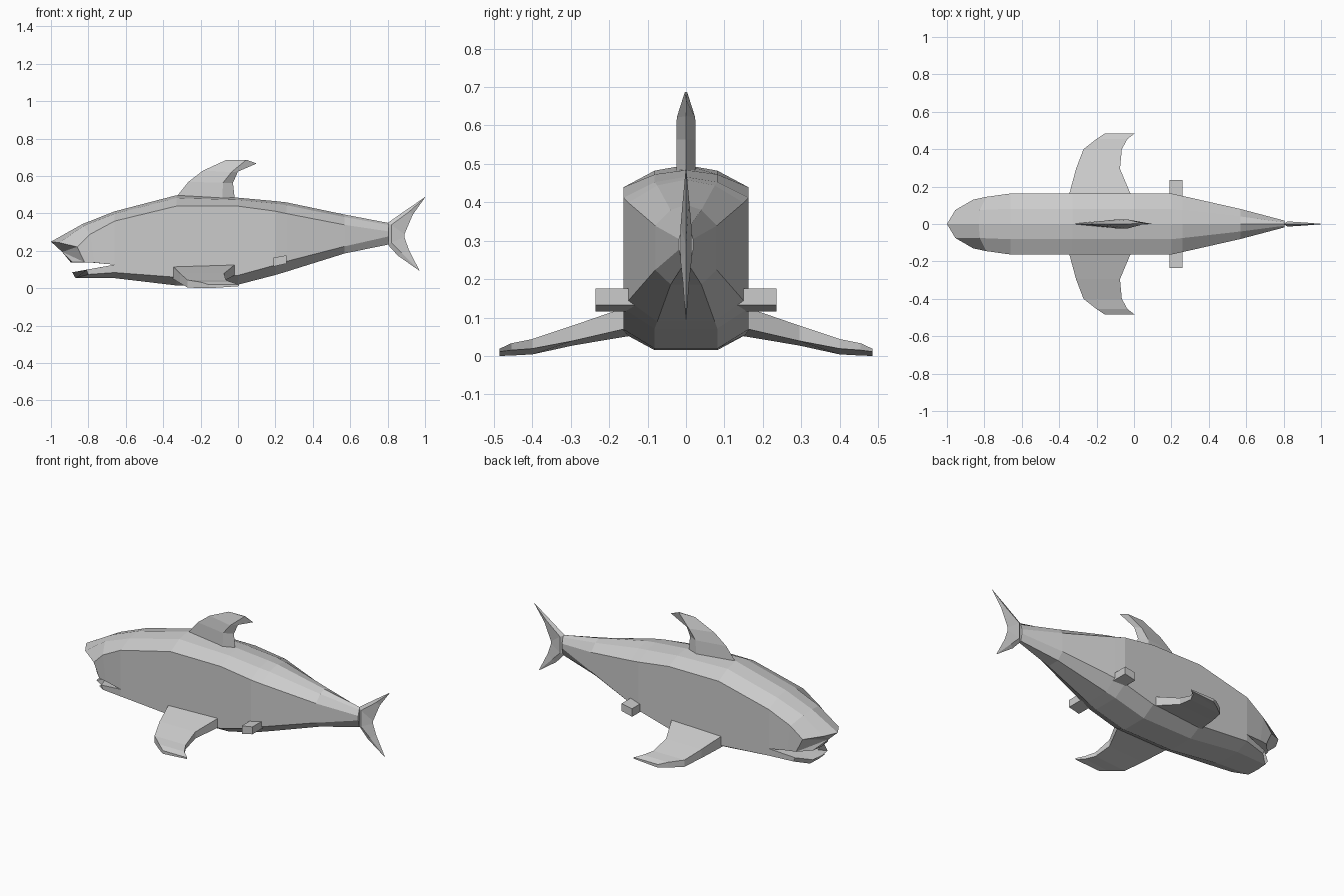
import bpy, bmesh

if "Cube" in bpy.data.objects:
    bpy.data.objects.remove(bpy.data.objects["Cube"])

grey = bpy.data.materials.new("shark grey")
grey.diffuse_color = (0.6, 0.6, 0.6, 1)
grey.use_nodes = True
grey.node_tree.nodes["Principled BSDF"].inputs["Base Color"].default_value = grey.diffuse_color


def finish(name, bm):
    bmesh.ops.remove_doubles(bm, verts=bm.verts, dist=0.0005)
    bmesh.ops.recalc_face_normals(bm, faces=bm.faces)
    me = bpy.data.meshes.new(name)
    bm.to_mesh(me)
    bm.free()
    me.materials.append(grey)
    ob = bpy.data.objects.new(name, me)
    bpy.context.collection.objects.link(ob)
    return ob


def loft(name, rings, cap_start=False, cap_end=False, fan=None):
    """Skin closed rings of points; fan closes the start ring onto one point."""
    bm = bmesh.new()
    rows = [[bm.verts.new(p) for p in r] for r in rings]
    n = len(rows[0])
    for a, b in zip(rows, rows[1:]):
        for i in range(n):
            j = (i + 1) % n
            bm.faces.new((a[i], a[j], b[j], b[i]))
    if cap_start:
        bm.faces.new(rows[0])
    if cap_end:
        bm.faces.new(rows[-1])
    if fan:
        c = bm.verts.new(fan)
        for i in range(n):
            bm.faces.new((rows[0][i], rows[0][(i + 1) % n], c))
    return finish(name, bm)


def mirror_ring(half):
    """Half ring starts and ends on y = 0."""
    return half + [(x, -y, z) for x, y, z in half[-2:0:-1]]


def section(x, w, top, up, low, bot):
    return mirror_ring([(x, 0, top), (x, w / 2, top - (top - up) * .25), (x, w, up),
                        (x, w, low), (x, w / 2, bot), (x, 0, bot)])


# body from the jaw hinge to the tail root
stations = [(-.66, .163, .412, .36, .085, .055), (-.33, .163, .498, .44, .06, .016),
            (0, .163, .485, .44, .07, .02), (.2, .163, .467, .413, .125, .072),
            (.26, .15, .46, .40, .145, .09), (.57, .08, .395, .34, .225, .187),
            (.805, .018, .35, .305, .278, .235)]
loft("body", [section(*s) for s in stations], cap_end=True)

# upper head with overhanging snout
hinge = .127
head = [
    [(-1, 0, .25), (-.955, .075, .245), (-.86, .13, .222), (-.82, .135, .14),
     (-.885, .07, .14), (-.895, 0, .14)],
    [(-.83, 0, .345), (-.825, .075, .335), (-.79, .145, .29), (-.77, .145, .138),
     (-.78, .07, .138), (-.78, 0, .138)],
    [(-.66, 0, .412), (-.66, .0815, .399), (-.66, .163, .36), (-.66, .163, hinge),
     (-.66, .0815, hinge), (-.66, 0, hinge)]]
loft("upper_head", [mirror_ring(r) for r in head], fan=(-.94, 0, .195))

# lower jaw
jaw = [
    [(-.895, 0, .085), (-.885, .07, .085), (-.81, .13, .1), (-.80, .13, .075),
     (-.865, .07, .057), (-.87, 0, .057)],
    [(-.66, 0, hinge), (-.66, .0815, hinge), (-.66, .163, hinge), (-.66, .163, .085),
     (-.66, .0815, .055), (-.66, 0, .055)]]
loft("lower_jaw", [mirror_ring(r) for r in jaw], cap_start=True)


# blades standing on the centre plane: rows of lead, thick middle, trail as (x, z)
def blade(name, rows):
    rings = [[(l[0], 0, l[1]), (m[0], t, m[1]), (r[0], 0, r[1]), (m[0], -t, m[1])]
             for l, m, r, t in rows]
    loft(name, rings, cap_start=True, cap_end=True)


blade("dorsal_fin", [((-.337, .48), (-.085, .465), (-.016, .465), .025),
                     ((-.265, .57), (-.08, .565), (-.027, .565), .025),
                     ((-.187, .63), (-.035, .622), (0, .625), .024),
                     ((-.06, .688), (.045, .688), (.1, .668), .003)])
blade("tail_fin", [((.999, .488), (1, .487), (1, .486), .001),
                   ((.9, .42), (.915, .41), (.935, .395), .008),
                   ((.8, .35), (.82, .34), (.89, .29), .014),
                   ((.8, .235), (.82, .245), (.89, .275), .014),
                   ((.855, .175), (.875, .19), (.912, .21), .008),
                   ((.968, .096), (.969, .096), (.97, .096), .001)])

# pectoral fins: y, lead x, trail x, top z, lead bottom z, trail bottom z
fin = [(.13, -.35, -.01, .122, .055, .075), (.165, -.345, -.02, .115, .05, .07),
       (.295, -.31, -.075, .08, .028, .04), (.4, -.27, -.065, .045, .005, .02),
       (.455, -.2, -.035, .034, .002, .016), (.485, -.155, .005, .02, .001, .012)]
for side, s in (("left", -1), ("right", 1)):
    loft(side + "_pectoral_fin",
         [[(a, s * y, z), (b, s * y, z + .06 * y * (y < .2)), (b, s * y, tb), (a, s * y, lb)]
          for y, a, b, z, lb, tb in fin], cap_start=True, cap_end=True)
    # small square pelvic fin
    loft(side + "_pelvic_fin",
         [[(.19, s * y, .117), (.26, s * y, .133), (.26, s * y, .177), (.19, s * y, .165)]
          for y in (.12, .236)], cap_start=True, cap_end=True)

# stand on the ground plane
for ob in bpy.data.objects:
    ob.location.z -= .001
